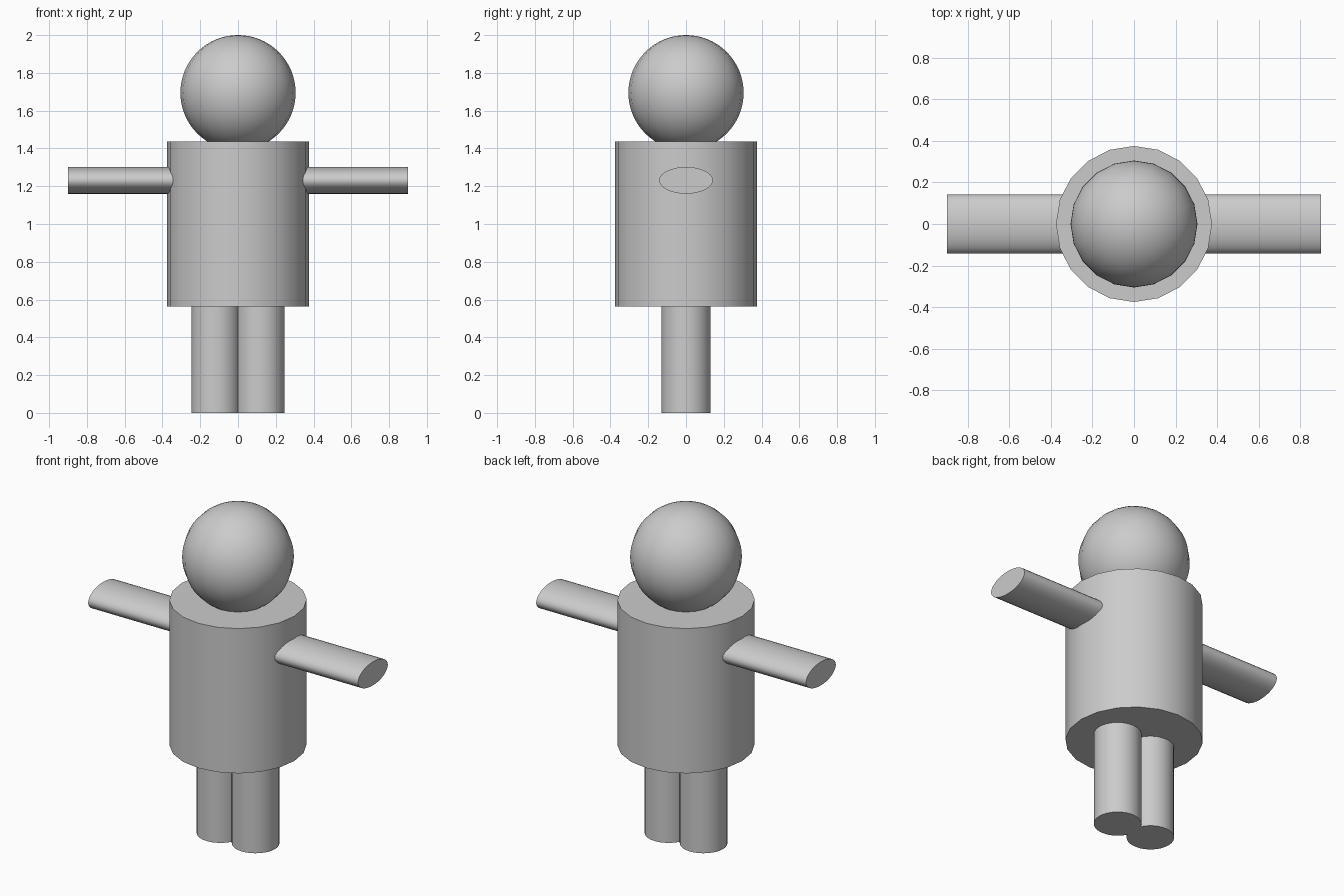
import bpy, math

if "Cube" in bpy.data.objects:
    bpy.data.objects.remove(bpy.data.objects["Cube"])


def finish(name, scale=(1, 1, 1)):
    obj = bpy.context.object
    obj.name = name
    obj.scale = scale
    bpy.ops.object.transform_apply(location=False, rotation=False, scale=True)
    bpy.ops.object.shade_smooth_by_angle(angle=math.radians(40))
    return obj


def cylinder(name, sides, radius, depth, loc, rot=(0, 0, 0), scale=(1, 1, 1)):
    bpy.ops.mesh.primitive_cylinder_add(vertices=sides, radius=radius, depth=depth,
                                        location=loc, rotation=rot)
    return finish(name, scale)


# Torso
cylinder("torso", 20, 0.375, 0.872, (0, 0, 1.0))

# Head
bpy.ops.mesh.primitive_uv_sphere_add(segments=20, ring_count=32, radius=0.305,
                                     location=(0, 0, 1.695))
finish("head")

# Legs and flattened arms, one of each per side
for side, x in (("left", 1), ("right", -1)):
    cylinder(side + "_leg", 32, 0.13, 0.62, (x * 0.117, 0, 0.31))
    # local x points along world z, so it carries the flattening
    cylinder(side + "_arm", 32, 0.142, 0.65, (x * 0.574, 0, 1.231),
             (0, math.pi / 2, 0), (0.5, 1, 1))
